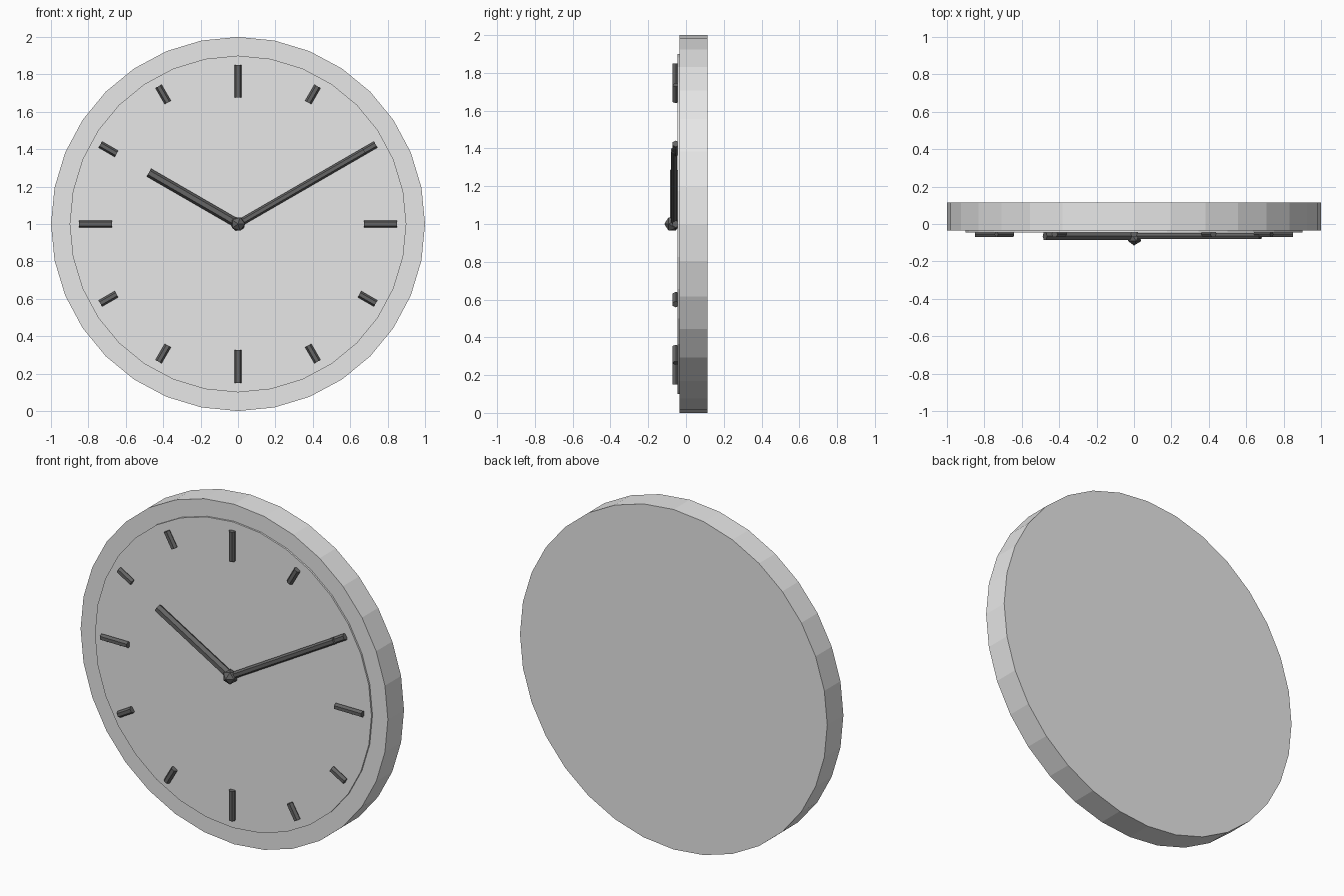
import bpy
import bmesh
from math import pi, radians
from mathutils import Matrix

cube = bpy.data.objects.get("Cube")
if cube:
    bpy.data.objects.remove(cube, do_unlink=True)


def make_material(name, value):
    mat = bpy.data.materials.new(name)
    mat.use_nodes = True
    color = (value, value, value, 1)
    mat.diffuse_color = color
    mat.node_tree.nodes["Principled BSDF"].inputs["Base Color"].default_value = color
    return mat


pale_grey = make_material("pale grey", 0.8)
dark_grey = make_material("dark grey", 0.13)
FACE_ON = Matrix.Rotation(pi / 2, 4, 'X')


def finish(name, bm, mat):
    mesh = bpy.data.meshes.new(name)
    bm.to_mesh(mesh)
    bm.free()
    mesh.materials.append(mat)
    obj = bpy.data.objects.new(name, mesh)
    bpy.context.collection.objects.link(obj)
    return obj


def prism(name, sides, radius, length, matrix, mat):
    bm = bmesh.new()
    bmesh.ops.create_cone(bm, cap_ends=True, segments=sides, radius1=radius,
                          radius2=radius, depth=length, matrix=matrix)
    return finish(name, bm, mat)


def disc(name, radius, front, back):
    place = Matrix.Translation((0, (front + back) / 2, 1)) @ FACE_ON
    return prism(name, 32, radius, back - front, place, pale_grey)


def radial_bar(name, angle, inner, outer, radius, y):
    """Six-sided bar pointing outwards, angle in degrees clockwise from the top."""
    place = (Matrix.Translation((0, y, 1))
             @ Matrix.Rotation(radians(angle), 4, 'Y')
             @ Matrix.Translation((0, 0, (inner + outer) / 2))
             @ Matrix.Rotation(pi / 6, 4, 'Z'))
    return prism(name, 6, radius, outer - inner, place, dark_grey)


# Case and raised dial
disc("case", 1.0, -0.035, 0.115)
disc("dial", 0.9, -0.045, -0.03)

# Hour markers, longer at each quarter
for hour in range(12):
    inner = 0.675 if hour % 3 == 0 else 0.75
    radial_bar(f"hour_marker_{hour}", hour * 30, inner, 0.85, 0.019, -0.054)

# Hands
radial_bar("hour_hand", -60, 0, 0.55, 0.024, -0.065)
radial_bar("minute_hand", 60, 0, 0.78, 0.019, -0.064)

# Faceted centre hub
bm = bmesh.new()
bmesh.ops.create_icosphere(bm, subdivisions=1, radius=0.042,
                           matrix=Matrix.Translation((0, -0.073, 1)) @ FACE_ON)
finish("hub", bm, dark_grey)
